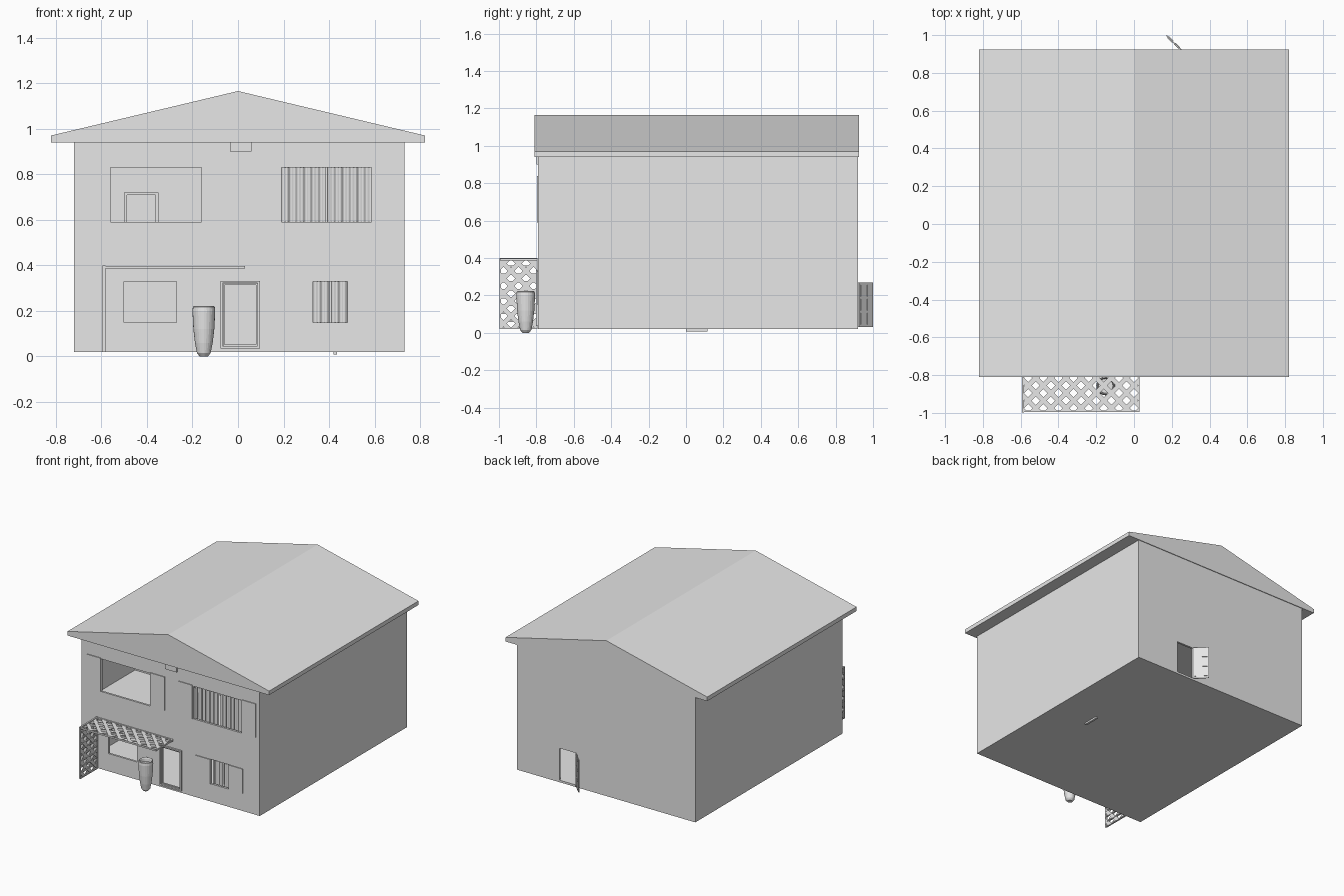
import bpy, bmesh, math
from mathutils import Vector, Matrix

cube = bpy.data.objects.get("Cube")
if cube:
    bpy.data.objects.remove(cube, do_unlink=True)

grey = bpy.data.materials.new("light grey")
grey.use_nodes = True
grey.diffuse_color = (0.8, 0.8, 0.8, 1)
grey.node_tree.nodes["Principled BSDF"].inputs["Base Color"].default_value = (0.8, 0.8, 0.8, 1)


def finish(name, bm, smooth=False):
    bmesh.ops.recalc_face_normals(bm, faces=bm.faces)
    mesh = bpy.data.meshes.new(name)
    bm.to_mesh(mesh)
    bm.free()
    for p in mesh.polygons:
        p.use_smooth = smooth
    mesh.materials.append(grey)
    obj = bpy.data.objects.new(name, mesh)
    bpy.context.collection.objects.link(obj)
    return obj


def add_box(bm, x, y, z):
    """Box from three (low, high) ranges."""
    size = [r[1] - r[0] for r in (x, y, z)]
    mid = [(r[1] + r[0]) / 2 for r in (x, y, z)]
    m = Matrix.Translation(mid) @ Matrix.Diagonal((*size, 1))
    return bmesh.ops.create_cube(bm, size=1, matrix=m)["verts"]


def box(name, x, y, z):
    bm = bmesh.new()
    add_box(bm, x, y, z)
    return finish(name, bm)


def wall(name, x, z, y, thick, holes):
    """Upright wall with rectangular openings (x0, x1, z0, z1)."""
    xs = sorted({*x, *(h[0] for h in holes), *(h[1] for h in holes)})
    zs = sorted({*z, *(h[2] for h in holes), *(h[3] for h in holes)})
    bm = bmesh.new()
    for a, b in zip(xs, xs[1:]):
        for c, d in zip(zs, zs[1:]):
            mx, mz = (a + b) / 2, (c + d) / 2
            if any(h[0] < mx < h[1] and h[2] < mz < h[3] for h in holes):
                continue
            bm.faces.new([bm.verts.new(p) for p in ((a, y, c), (b, y, c), (b, y, d), (a, y, d))])
    bmesh.ops.remove_doubles(bm, verts=bm.verts, dist=1e-5)
    geo = bmesh.ops.extrude_face_region(bm, geom=bm.faces[:], use_keep_orig=True)
    moved = [v for v in geo["geom"] if isinstance(v, bmesh.types.BMVert)]
    bmesh.ops.translate(bm, verts=moved, vec=(0, thick, 0))
    return finish(name, bm)


def frame(name, x0, x1, z0, z1, y, w, sill=True):
    """Door frame made of two posts, a head and an optional sill."""
    bm = bmesh.new()
    add_box(bm, (x0, x0 + w), y, (z0, z1))
    add_box(bm, (x1 - w, x1), y, (z0, z1))
    add_box(bm, (x0 + w, x1 - w), y, (z1 - w, z1))
    if sill:
        add_box(bm, (x0 + w, x1 - w), y, (z0, z0 + w))
    return finish(name, bm)


def curtain(name, x0, x1, z0, z1, y):
    """Pleated sheet hanging behind a window."""
    bm = bmesh.new()
    n = max(12, int((x1 - x0) * 220))
    last = None
    for i in range(n + 1):
        t = x0 + (x1 - x0) * i / n
        d = 0.007 * math.sin((t - x0) * 190) + 0.003 * math.sin(t * 83)
        pair = [bm.verts.new((t, y + d, z)) for z in (z0, z1)]
        if last:
            bm.faces.new((last[0], pair[0], pair[1], last[1]))
        last = pair
    return finish(name, bm, True)


def lattice(name, w, h, matrix, pitch=0.0566, strip=0.025, t=0.004):
    """Diagonal slats clipped to a bordered w by h panel lying in the xy plane."""
    bm = bmesh.new()
    reach = w + h
    for layer, ang in enumerate((math.pi / 4, -math.pi / 4)):
        n = int(reach / pitch)
        for i in range(-n, n + 1):
            vs = add_box(bm, (-reach, reach), (-strip / 2, strip / 2), (layer * t, layer * t + t))
            m = Matrix.Translation((w / 2, h / 2, 0)) @ Matrix.Rotation(ang, 4, "Z") @ Matrix.Translation((0, i * pitch, 0))
            bmesh.ops.transform(bm, matrix=m, verts=vs)
    for co, no in (((0, 0, 0), (-1, 0, 0)), ((w, 0, 0), (1, 0, 0)), ((0, 0, 0), (0, -1, 0)), ((0, h, 0), (0, 1, 0))):
        geom = bm.verts[:] + bm.edges[:] + bm.faces[:]
        bmesh.ops.bisect_plane(bm, geom=geom, plane_co=co, plane_no=no, clear_outer=True)
        bmesh.ops.holes_fill(bm, edges=[e for e in bm.edges if e.is_boundary])
    e, zr = 0.008, (-0.002, 2 * t + 0.002)
    add_box(bm, (0, w), (0, e), zr)
    add_box(bm, (0, w), (h - e, h), zr)
    add_box(bm, (0, e), (e, h - e), zr)
    add_box(bm, (w - e, w), (e, h - e), zr)
    bmesh.ops.transform(bm, matrix=matrix, verts=bm.verts)
    return finish(name, bm)


# House shell
LEFT, RIGHT, FRONT, BACK, BASE, TOP = -0.72, 0.73, -0.79, 0.92, 0.02, 0.94
T = 0.015
door = (-0.067, 0.087, 0.04, 0.322)
win_up_left = (-0.56, -0.16, 0.59, 0.83)
win_up_right = (0.19, 0.585, 0.59, 0.83)
win_low_left = (-0.5, -0.27, 0.15, 0.33)
win_low_right = (0.33, 0.48, 0.15, 0.33)
wall("front_wall", (LEFT, RIGHT), (BASE, TOP), FRONT, T,
     [door, win_up_left, win_up_right, win_low_left, win_low_right])
wall("back_wall", (LEFT, RIGHT), (BASE, TOP), BACK - T, T, [(0.25, 0.385, 0.035, 0.27)])
wall("upper_partition", (LEFT + T, RIGHT - T), (0.48, TOP), -0.19, T, [(-0.49, -0.36, 0.481, 0.71)])
for name, x in (("side_wall_right", LEFT), ("side_wall_left", RIGHT - T)):
    box(name, (x, x + T), (FRONT + T, BACK - T), (BASE, TOP))
for name, z in (("ground_floor", BASE), ("upper_floor", 0.465)):
    box(name, (LEFT + T, RIGHT - T), (FRONT + T, BACK - T), (z, z + T))
box("floor_drain", (0.42, 0.435), (0, 0.115), (0.008, BASE))

# Gabled roof
bm = bmesh.new()
outline = [(-0.82, TOP), (0.82, TOP), (0.82, 0.97), (0, 1.165), (-0.82, 0.97)]
gable = bm.faces.new([bm.verts.new((x, -0.81, z)) for x, z in outline])
geo = bmesh.ops.extrude_face_region(bm, geom=[gable], use_keep_orig=True)
bmesh.ops.translate(bm, vec=(0, 1.735, 0), verts=[v for v in geo["geom"] if isinstance(v, bmesh.types.BMVert)])
finish("roof", bm)
box("eave_lamp", (-0.035, 0.06), (-0.8, FRONT), (0.9, TOP))

# Shutters
for i, (x0, x1) in enumerate(((-0.675, -0.56), (-0.16, -0.04), (0.07, 0.185), (0.587, 0.7))):
    box(f"upper_shutter_{i + 1}", (x0, x1), (-0.796, FRONT), (0.59, 0.837))
for i, (x0, x1) in enumerate(((0.21, 0.33), (0.48, 0.592))):
    box(f"lower_shutter_{i + 1}", (x0, x1), (-0.796, FRONT), (0.15, 0.33))

# Curtains, two leaves per window
for name, (x0, x1, z0, z1) in (("upper_curtain", win_up_right), ("lower_curtain", win_low_right)):
    mid = (x0 + x1) / 2
    curtain(name + "_right", x0, mid - 0.004, z0 - 0.01, z1, -0.763)
    curtain(name + "_left", mid + 0.004, x1, z0 - 0.01, z1, -0.763)

# Door frames
frame("front_door_frame", -0.077, 0.096, 0.035, 0.332, (-0.802, -0.775), 0.01)
frame("front_door_inner_frame", -0.065, 0.085, 0.047, 0.32, (-0.794, -0.782), 0.006)
frame("upper_door_frame", -0.5, -0.35, 0.481, 0.72, (-0.198, -0.17), 0.012, sill=False)

# Open back door: panelled leaf swung outward
bm = bmesh.new()
length = 0.11
add_box(bm, (0, length), (-0.003, 0.003), (0.03, 0.27))
for x in (0.012, 0.062):
    for z in (0.045, 0.12, 0.195):
        add_box(bm, (x, x + 0.036), (-0.006, 0.006), (z, z + 0.06))
swing = Matrix.Translation((0.25, 0.922, 0)) @ Matrix.Rotation(math.radians(136), 4, "Z")
bmesh.ops.transform(bm, matrix=swing, verts=bm.verts)
finish("back_door", bm)

# Porch trellis: lattice canopy and lattice side screen with rungs
lattice("porch_canopy", 0.62, 0.2, Matrix.Translation((-0.59, -0.995, 0.388)))
upright = Matrix(((0, 0, 1, -0.592), (1, 0, 0, -0.998), (0, 1, 0, 0.02), (0, 0, 0, 1)))
lattice("porch_side_screen", 0.205, 0.38, upright)
bm = bmesh.new()
for i in range(1, 9):
    z = 0.02 + i * 0.042
    add_box(bm, (-0.594, -0.582), (-0.99, -0.8), (z - 0.004, z + 0.004))
finish("screen_rungs", bm)

# Tall planter, a revolved profile with a recessed top
profile = [(0, 0), (0.018, 0), (0.03, 0.015), (0.039, 0.06), (0.046, 0.12), (0.05, 0.2),
           (0.048, 0.218), (0.044, 0.222), (0.04, 0.215), (0.038, 0.195), (0, 0.195)]
bm = bmesh.new()
vs = [bm.verts.new((r, 0, z)) for r, z in profile]
es = [bm.edges.new(p) for p in zip(vs, vs[1:])]
bmesh.ops.spin(bm, geom=vs + es, cent=(0, 0, 0), axis=(0, 0, 1), angle=math.tau, steps=24, use_merge=True)
bmesh.ops.remove_doubles(bm, verts=bm.verts, dist=1e-5)
bmesh.ops.translate(bm, vec=(-0.15, -0.857, 0), verts=bm.verts)
finish("planter", bm)
